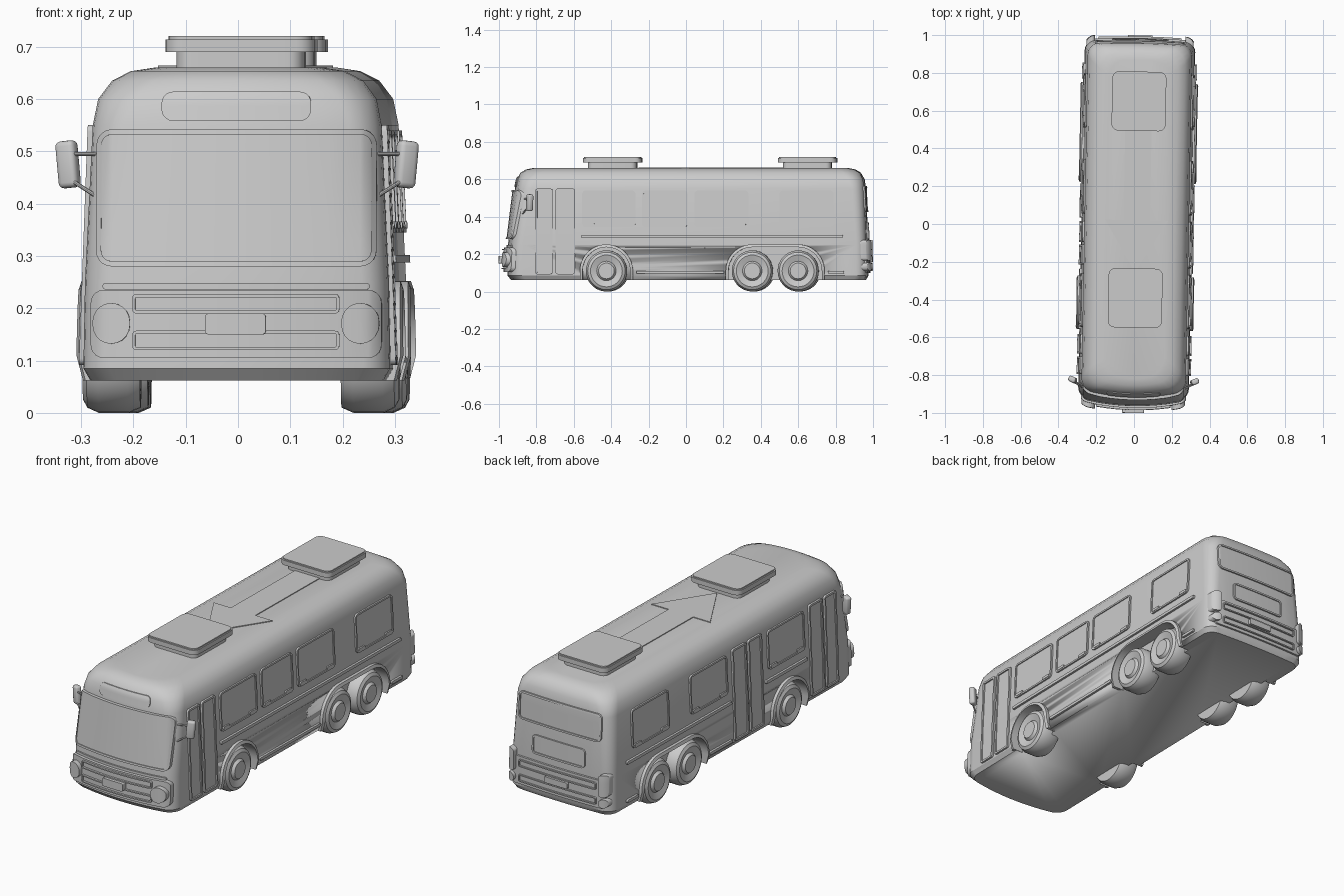
import bpy, bmesh, math
from mathutils import Matrix, Vector

if "Cube" in bpy.data.objects:
    bpy.data.objects.remove(bpy.data.objects["Cube"])

grey = bpy.data.materials.new("light grey")
grey.diffuse_color = (0.6, 0.6, 0.6, 1)
grey.use_nodes = True
grey.node_tree.nodes["Principled BSDF"].inputs["Base Color"].default_value = grey.diffuse_color

# Hull profile: height, half width, front y, back y, corner radius
PROFILE = [(.062, .28, -.935, .962, .05), (.085, .293, -.955, .975, .05),
           (.25, .29, -.952, .975, .05), (.55, .276, -.915, .962, .06),
           (.60, .266, -.905, .955, .07), (.635, .24, -.885, .935, .08),
           (.653, .205, -.855, .905, .08), (.66, .16, -.82, .87, .08)]
parts = []


def hull(z):
    z = min(max(z, PROFILE[0][0]), PROFILE[-1][0])
    for a, b in zip(PROFILE, PROFILE[1:]):
        if z <= b[0]:
            t = (z - a[0]) / (b[0] - a[0])
            return [p + (q - p) * t for p, q in zip(a, b)][1:]


def round_off(x, hw, r):
    dx = min(max(abs(x) - (hw - r), 0), r)
    return r - math.sqrt(max(r * r - dx * dx, 0))


# Mappers place flat (u, v, depth) points on the hull
def on_front(u, v, d):
    hw, yf, yb, r = hull(v)
    return (u, yf + .035 * (u / hw) ** 2 + round_off(u, hw, r) - d, v)


def on_back(u, v, d):
    hw, yf, yb, r = hull(v)
    return (u, yb - .01 * (u / hw) ** 2 - round_off(u, hw, r) + d, v)


def on_side(s):
    return lambda u, v, d: (s * (hull(v)[0] + d), u, v)


def flat(u, v, d):
    return (u, v, d)


def finish(name, bm, mapper=None, angle=35):
    if mapper:
        for v in bm.verts:
            v.co = mapper(*v.co)
    bmesh.ops.remove_doubles(bm, verts=bm.verts, dist=1e-5)
    bmesh.ops.recalc_face_normals(bm, faces=bm.faces)
    me = bpy.data.meshes.new(name)
    bm.to_mesh(me)
    bm.free()
    me.shade_smooth()
    me.set_sharp_from_angle(angle=math.radians(angle))
    me.materials.append(grey)
    ob = bpy.data.objects.new(name, me)
    bpy.context.collection.objects.link(ob)
    parts.append(ob)
    return ob


def loft(bm, loops, closed=False):
    rows = [[bm.verts.new(p) for p in l] for l in loops]
    if closed:
        rows.append(rows[0])
    for a, b in zip(rows, rows[1:]):
        n = len(a)
        for i in range(n):
            bm.faces.new((a[i], a[(i + 1) % n], b[(i + 1) % n], b[i]))
    return rows


def columns(u0, u1, v0, v1, r, mid=8):
    r = min(r, (u1 - u0) / 2, (v1 - v0) / 2)
    left = [(r * (1 - math.cos(t)), r * (1 - math.sin(t)))
            for t in [i * math.pi / 10 for i in range(6)]]
    cols = [(u0 + a, v0 + b, v1 - b) for a, b in left]
    w = u1 - u0 - 2 * r
    cols += [(u0 + r + w * i / mid, v0, v1) for i in range(1, mid)]
    return cols + [(u1 - a, v0 + b, v1 - b) for a, b in reversed(left)]


def outline(*rect):
    c = columns(*rect)
    return [(u, a) for u, a, b in c] + [(u, b) for u, a, b in reversed(c)]


def panel(name, mapper, u0, u1, v0, v1, r, d, base=-.008, rows=6):
    """Rounded plate that follows the hull, with a skirt round its edge."""
    bm = bmesh.new()
    g = [[bm.verts.new((u, a + (b - a) * j / rows, d)) for j in range(rows + 1)]
         for u, a, b in columns(u0, u1, v0, v1, r)]
    for p, q in zip(g, g[1:]):
        for j in range(rows):
            bm.faces.new((p[j], q[j], q[j + 1], p[j + 1]))
    bmesh.ops.remove_doubles(bm, verts=bm.verts, dist=1e-6)
    edges = [e for e in bm.edges if e.is_boundary]
    new = bmesh.ops.extrude_edge_only(bm, edges=edges)["geom"]
    for v in new:
        if isinstance(v, bmesh.types.BMVert):
            v.co.z = base
    return finish(name, bm, mapper)


def frame(name, mapper, u0, u1, v0, v1, r, w, d, base=-.006):
    out = outline(u0, u1, v0, v1, r)
    inn = outline(u0 + w, u1 - w, v0 + w, v1 - w, max(r - w, .002))
    bm = bmesh.new()
    loft(bm, [[(u, v, h) for u, v in l] for l, h in
              ((out, base), (out, d), (inn, d), (inn, base))], closed=True)
    return finish(name, bm, mapper)


def window(name, mapper, u0, u1, v0, v1, r=.02, w=.009, d=.008):
    frame(name + "_frame", mapper, u0, u1, v0, v1, r, w, d)
    panel(name + "_glass", mapper, u0 + w / 2, u1 - w / 2, v0 + w / 2, v1 - w / 2, r, .003)


def slab(name, pts, z0, z1):
    bm = bmesh.new()
    a, b = loft(bm, [[(x, y, z) for x, y in pts] for z in (z0, z1)])
    bm.faces.new(a)
    bm.faces.new(b)
    return finish(name, bm)


# Body shell, lofted upward
bm = bmesh.new()
rings = []
for z, hw, yf, yb, r in PROFILE:
    xs = [c[0] for c in columns(-hw, hw, -1, 1, r)]
    rings.append([on_front(x, z, 0) for x in xs] + [on_back(x, z, 0) for x in reversed(xs)])
rows = loft(bm, rings)
bm.faces.new(rows[0])
bm.faces.new(rows[-1])
body = finish("body", bm, angle=30)


# Wheel arches: wells cut from the body, with raised fenders
def arch(y0, y1, r):
    c = [(r * math.cos(t), .11 + r * math.sin(t)) for t in [i * math.pi / 24 for i in range(25)]]
    return [(y1 + r, .062)] + [(y1 + a, b) for a, b in c[:13]] + \
           [(y0 + a, b) for a, b in c[12 if y0 != y1 else 13:]] + [(y0 - r, .062)]


for s in (-1, 1):
    for label, y0, y1 in (("front", -.42, -.42), ("rear", .36, .605)):
        pts = arch(y0, y1, .128)
        pts[0], pts[-1] = (pts[0][0], 0), (pts[-1][0], 0)
        bm = bmesh.new()
        a, b = loft(bm, [[(s * x, y, z) for y, z in pts] for x in (.24, .4)])
        bm.faces.new(a)
        bm.faces.new(b)
        cutter = finish("well_cutter", bm)
        cutter.hide_render = True
        mod = body.modifiers.new("well", 'BOOLEAN')
        mod.operation, mod.solver, mod.object = 'DIFFERENCE', 'EXACT', cutter
        bpy.context.view_layer.objects.active = body
        bpy.ops.object.modifier_apply(modifier=mod.name)
        parts.remove(cutter)
        bpy.data.objects.remove(cutter)
        o, i = arch(y0, y1, .142), arch(y0, y1, .127)
        bm = bmesh.new()
        q = [[bm.verts.new((*p, d)) for p in l] for l, d in ((o, -.02), (o, .015), (i, .02), (i, -.04))]
        for k in range(4):
            for j in range(len(o) - 1):
                bm.faces.new((q[k][j], q[k][j + 1], q[(k + 1) % 4][j + 1], q[(k + 1) % 4][j]))
        for j in (0, -1):
            bm.faces.new([l[j] for l in q])
        finish(label + "_fender", bm, on_side(s))

# Wheels, turned from one tyre and hub profile
TYRE = [(.001, .304), (.042, .304), (.047, .298), (.052, .291), (.085, .302), (.1, .294),
        (.11, .272), (.11, .215), (.1, .192), (.001, .19)]
for s in (-1, 1):
    for y in (-.42, .36, .605):
        bm = bmesh.new()
        rows = loft(bm, [[(s * x, y + r * math.cos(t), .11 + r * math.sin(t))
                          for t in [k * math.tau / 36 for k in range(36)]] for r, x in TYRE])
        bm.faces.new(rows[0])
        bm.faces.new(rows[-1])
        finish("wheel", bm)

# Side windows, doors and trim
WIN = {1: [(-.55, -.265), (-.23, .015), (.05, .34), (.505, .795)],
       -1: [(-.55, -.265), (.05, .34), (.505, .795)]}
DOORS = {1: [(-.8, -.708), (-.692, -.588)],
         -1: [(-.8, -.708), (-.692, -.588), (-.22, -.115), (-.1, .01)]}
TRIM = {1: [(-.555, .845)], -1: [(-.56, -.24), (.03, .845)]}
LOW = {1: [(-.26, .21), (.765, .85)], -1: [(.03, .21), (.765, .85)]}
for s in (-1, 1):
    side = on_side(s)
    for a, b in WIN[s]:
        window("side_window", side, a, b, .345, .54)
        for u in (a + .015, b - .065):
            panel("window_catch", side, u, u + .05, .352, .366, .004, .01, rows=1)
    for a, b in DOORS[s]:
        window("door_leaf", side, a, b, .092, .55, .012, .01, .01)
    for a, b in TRIM[s]:
        panel("side_trim", side, a, b, .287, .302, .004, .011, rows=1)
    for a, b in LOW[s]:
        panel("sill_trim", side, a, b, .096, .11, .004, .011, rows=1)

# Front: windshield, sign, bumper, grille, headlights, plate
panel("windshield", on_front, -.262, .262, .29, .535, .025, .012)
frame("windshield_frame", on_front, -.268, .268, .28, .542, .03, .01, .016)
panel("destination_sign", on_front, -.143, .143, .558, .614, .022, .005)
panel("front_bumper", on_front, -.278, .278, .105, .235, .025, .022)
panel("front_ledge", on_front, -.255, .255, .236, .248, .005, .008)
for z in (.12, .19):
    frame("front_grille", on_front, -.198, .198, z, z + .037, .008, .006, .032)
panel("front_plate", on_front, -.058, .058, .15, .19, .007, .048)
for x in (-.238, .238):
    panel("headlight", on_front, x - .036, x + .036, .132, .21, .036, .045)

# Rear: window, hatch, bumper, lights, plate
window("rear_window", on_back, -.235, .235, .425, .565, .025)
window("engine_hatch", on_back, -.15, .15, .275, .37, .02)
panel("rear_bumper", on_back, -.265, .265, .1, .24, .02, .01)
for z in (.115, .19):
    frame("rear_grille", on_back, -.22, .22, z, z + .037, .008, .006, .018)
panel("rear_plate", on_back, -.065, .065, .157, .187, .006, .024)
for x in (-.262, .262):
    panel("tail_light", on_back, x - .022, x + .022, .165, .275, .015, .028)
    panel("reverse_light", on_back, x - .022, x + .022, .11, .154, .022, .028)

# Roof hatches and roof arrow
for y in (-.392, .65):
    slab("roof_hatch_base", outline(-.122, .122, y - .13, y + .13, .03), .64, .692)
    slab("roof_hatch_rim", outline(-.143, .143, y - .157, y + .157, .035), .69, .714)
    slab("roof_hatch_lid", outline(-.137, .137, y - .151, y + .151, .03), .712, .72)
slab("roof_arrow", [(-.07, .52), (-.07, .02), (-.167, .02), (-.005, -.255),
                    (.167, .02), (.07, .02), (.07, .52)], .657, .664)


# Wing mirrors with two arms each
def rod(name, a, b, r):
    a, b = Vector(a), Vector(b)
    bm = bmesh.new()
    m = Matrix.Translation((a + b) / 2) @ (b - a).to_track_quat('Z', 'Y').to_matrix().to_4x4()
    bmesh.ops.create_cone(bm, cap_ends=True, segments=10, radius1=r, radius2=r,
                          depth=(b - a).length, matrix=m)
    finish(name, bm)


for s in (-1, 1):
    rod("mirror_arm", (s * .25, -.865, .495), (s * .325, -.835, .495), .004)
    rod("mirror_arm", (s * .262, -.875, .41), (s * .325, -.838, .45), .004)
    bm = bmesh.new()
    bmesh.ops.create_cube(bm, size=1, matrix=Matrix.Translation((s * .323, -.83, .475))
                          @ Matrix.Rotation(s * .45, 4, 'Z') @ Matrix.Rotation(s * .1, 4, 'Y')
                          @ Matrix.Diagonal((.04, .03, .09, 1)))
    bmesh.ops.bevel(bm, geom=bm.edges[:], offset=.01, segments=3, affect='EDGES', profile=.5)
    finish("mirror", bm)

# The whole bus stands slightly turned
turn = Matrix.Translation((.014, 0, 0)) @ Matrix.Rotation(-.019, 4, 'Z')
for ob in parts:
    ob.matrix_world = turn
